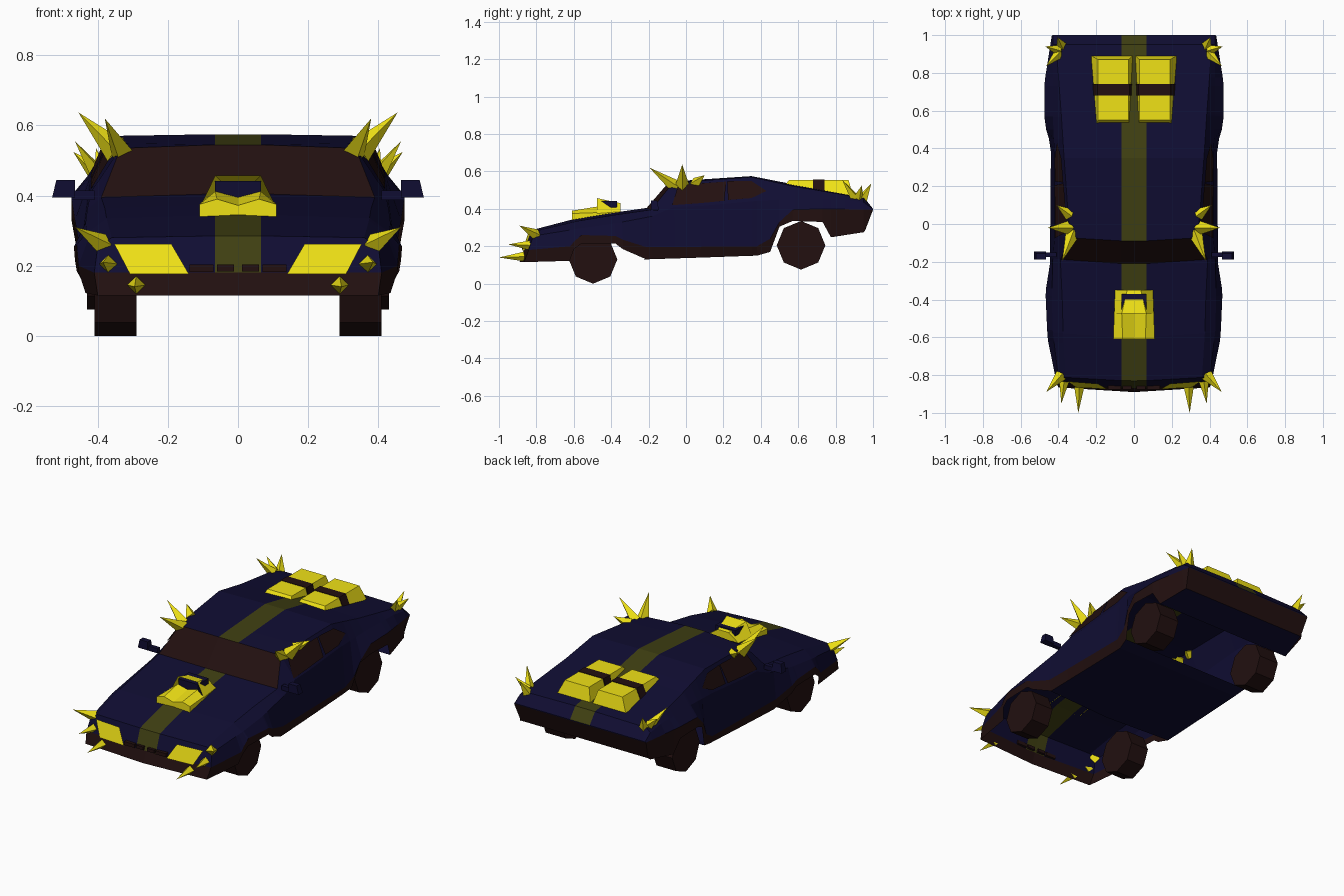
import bpy, bmesh, math
from mathutils import Vector

if "Cube" in bpy.data.objects:
    bpy.data.objects.remove(bpy.data.objects["Cube"])


def mat(name, c):
    m = bpy.data.materials.new(name)
    m.diffuse_color = (*c, 1)
    m.use_nodes = True
    m.node_tree.nodes["Principled BSDF"].inputs["Base Color"].default_value = m.diffuse_color
    return m


BLUE = mat("dark_blue", (0.005, 0.004, 0.032))
BROWN = mat("dark_brown", (0.016, 0.005, 0.005))
YELLOW = mat("yellow", (0.87, 0.76, 0.008))
OLIVE = mat("olive_stripe", (0.05, 0.05, 0.006))
MATS = [BLUE, BROWN, YELLOW, OLIVE]


def make(name, verts, faces, mats, mirror=True):
    """Flat-shaded mesh; mats is one index or one per face; mirrored over x."""
    me = bpy.data.meshes.new(name)
    me.from_pydata([tuple(v) for v in verts], [], faces)
    for m in MATS:
        me.materials.append(m)
    for i, p in enumerate(me.polygons):
        p.material_index = mats if isinstance(mats, int) else mats[i]
    bm = bmesh.new()
    bm.from_mesh(me)
    bmesh.ops.recalc_face_normals(bm, faces=bm.faces)
    bm.to_mesh(me)
    bm.free()
    ob = bpy.data.objects.new(name, me)
    bpy.context.collection.objects.link(ob)
    if mirror:
        ob.modifiers.new("Mirror", 'MIRROR')
    return ob


def grid_faces(rows, cols):
    return [(r * cols + c, r * cols + c + 1, (r + 1) * cols + c + 1, (r + 1) * cols + c)
            for r in range(rows - 1) for c in range(cols - 1)]


def block(name, x, y, z, m, inset=(0, 0, 0, 0), mirror=True):
    """Box whose top is inset by (x0, x1, y0, y1)."""
    a, b, c, d = inset
    v = [(x[0], y[0], z[0]), (x[1], y[0], z[0]), (x[1], y[1], z[0]), (x[0], y[1], z[0]),
         (x[0] + a, y[0] + c, z[1]), (x[1] - b, y[0] + c, z[1]),
         (x[1] - b, y[1] - d, z[1]), (x[0] + a, y[1] - d, z[1])]
    f = [(0, 1, 2, 3), (4, 5, 6, 7), (0, 1, 5, 4), (1, 2, 6, 5), (2, 3, 7, 6), (3, 0, 4, 7)]
    return make(name, v, f, m, mirror)


def interp(table, y):
    for a, b in zip(table, table[1:]):
        if y <= b[0]:
            t = max(0, (y - a[0]) / (b[0] - a[0]))
            return [p + (q - p) * t for p, q in zip(a, b)][1:]
    return table[-1][1:]


# Upper body stations: y, centre z, top edge x/z, belt x/z
UPPER = [(-.83, .285, .36, .28, .40, .255), (-.60, .345, .375, .335, .43, .295),
         (-.42, .375, .38, .365, .435, .32), (-.21, .405, .39, .395, .43, .36),
         (-.09, .545, .335, .535, .42, .41), (.05, .555, .35, .55, .42, .415),
         (.35, .575, .37, .57, .42, .44), (.58, .53, .385, .52, .43, .455),
         (.85, .48, .405, .475, .43, .45), (.95, .463, .405, .458, .43, .435),
         (1.0, .40, .41, .40, .43, .399)]
# Lower trim stations: y, upper x/z, lower x/z (follows the wheel arches)
TRIM = [(-.83, .41, .18, .40, .115), (-.65, .455, .20, .435, .122),
        (-.63, .457, .225, .455, .185), (-.59, .46, .26, .46, .215),
        (-.41, .468, .255, .465, .215), (-.37, .465, .235, .46, .185),
        (-.24, .445, .195, .43, .13), (.38, .44, .20, .42, .15),
        (.45, .45, .24, .435, .17), (.50, .465, .33, .455, .305),
        (.57, .475, .395, .475, .335), (.73, .475, .40, .475, .33),
        (.775, .47, .40, .46, .248), (1.0, .435, .395, .42, .283)]


def sweep(x, y):
    return y + (.15 * x * x if y < .2 else 0)


# Body shell: loft of half sections
ys = sorted({s[0] for s in UPPER} | {s[0] for s in TRIM})
verts = []
for y in ys:
    zc, xe, ze, xb, zb = interp(UPPER, y)
    xt, zt, xl, zl = interp(TRIM, y)
    for x, z in [(0, zc), (.065, zc), (xe, ze), (xb, zb), (xt, zt), (xl, zl)]:
        yy = sweep(x, y)
        if y == ys[0]:
            yy -= (.285 - z) * .35
        if y == ys[-1]:
            yy -= (.40 - z) * .37
        verts.append(Vector((x, yy, z)))
faces = grid_faces(len(ys), 6)
mats = []
for y in ys[:-1]:
    glass = -.215 < y < -.1
    mats += [1 if glass else 3, 1 if glass else 0, 0, 0, 1]
# Nose and tail end panels
n = len(verts)
verts += [Vector(p) for p in [(0, -.867, .18), (.065, -.867, .18), (0, -.89, .115),
                              (0, 1.0, .395), (0, .957, .283)]]
last = (len(ys) - 1) * 6
faces += [(0, 1, n + 1, n), (1, 2, 3, 4, n + 1), (n, n + 1, 4, 5, n + 2),
          (n + 3, last + 4, last + 5, n + 4),
          (last, last + 1, last + 2, last + 3, last + 4, n + 3)]
mats += [3, 0, 1, 1, 0]
make("body_shell", verts, faces, mats)

# Floor and tail underside
make("floor_panel", [(0, -.24, .13), (.43, -.215, .13), (.42, .38, .15), (.435, .45, .17),
                     (0, .45, .17), (0, .38, .15)], [(0, 1, 2, 5), (5, 2, 3, 4)], 0)
make("tail_underside", [(0, .775, .248), (.46, .775, .248), (.42, .957, .283), (0, .957, .283)],
     [(0, 1, 2, 3)], 0)


# Side windows, laid on the cabin sides
def cabin_side(y, t):
    zc, xe, ze, xb, zb = interp(UPPER, y)
    x = xb + (xe - xb) * t
    return (x + .006, sweep(x, y), zb + (ze - zb) * t + .002)


for name, pts in [("front_side_window", [(-.10, .1), (-.06, .88), (.05, .88), (.195, .88), (.205, .1), (.05, .1)]),
                  ("rear_side_window", [(.225, .12), (.22, .88), (.35, .82), (.43, .45), (.35, .12)])]:
    make(name, [cabin_side(*p) for p in pts], [tuple(range(len(pts)))], 1)

# Headlights and grille
make("headlight", [(.14, -.875, .176), (.308, -.864, .176), (.353, -.833, .262), (.19, -.846, .262)],
     [(0, 1, 2, 3)], 2)
block("grille_slot", (.07, .138), (-.876, -.85), (.182, .203), 1)
block("grille_centre", (.012, .06), (-.876, -.85), (.184, .203), 1)

# Hood scoop: hooded top, split front ramp and dark opening
top = [(.105, -.475, .36), (.105, -.475, .375), (.065, -.475, .457), (0, -.475, .457),
       (.10, -.35, .37), (.10, -.35, .385), (.036, -.35, .43), (0, -.35, .43)]
make("scoop_top", top + [(0, -.35, .37)], grid_faces(2, 4) + [(4, 5, 6, 7, 8)], 2)
ramp = [(.11, -.61, .34), (.11, -.61, .375), (.06, -.61, .39), (0, -.61, .372),
        (.105, -.475, .36), (.105, -.475, .38), (.065, -.475, .412), (0, -.475, .395)]
make("scoop_ramp", ramp + [(0, -.61, .345)], grid_faces(2, 4) + [(0, 1, 2, 3, 8)], 2)
block("scoop_opening", (-.065, .065), (-.47, -.37), (.37, .45), 0, (0, 0, 0, 0), False).scale.z = .98

# Rear engine covers with straps
block("engine_cover", (.008, .225), (.49, .89), (.475, .553), 2, (.022, .035, .06, .02))
block("cover_strap", (.006, .228), (.68, .74), (.475, .556), 1, (.018, .035, 0, 0))

# Wing mirrors
block("mirror_stem", (.41, .475), (-.175, -.15), (.388, .415), 0)
block("mirror_head", (.465, .53), (-.187, -.145), (.395, .445), 0, (0, .012, 0, .01))


# Wheels: eight-sided
def wheel(name, x0, x1, y, z, r=.13, n=8):
    v = [(x, y + r * math.sin(2 * math.pi * i / n), z - r * math.cos(2 * math.pi * i / n))
         for x in (x0, x1) for i in range(n)]
    f = [(i, (i + 1) % n, n + (i + 1) % n, n + i) for i in range(n)]
    make(name, v, f + [tuple(range(n)), tuple(range(n, 2 * n))], 1)


wheel("front_wheel", .29, .41, -.497, .13)
wheel("rear_wheel", .30, .43, .615, .205)


# Spikes: four-sided pyramids grouped at the corners and roof
def spike(name, base, tip, r):
    b, t = Vector(base), Vector(tip)
    d = (t - b).normalized()
    u = d.cross(Vector((0, 0, 1))).normalized()
    w = d.cross(u)
    v = [b + u * r, b + w * r, b - u * r, b - w * r, t]
    make(name, v, [(0, 1, 2, 3), (0, 1, 4), (1, 2, 4), (2, 3, 4), (3, 0, 4)], 2)


for name, base, tip, r in [
        ("roof_spike", (.325, -.05, .515), (.38, -.195, .62), .038),
        ("roof_spike", (.345, -.02, .525), (.455, -.02, .637), .038),
        ("roof_spike", (.34, .05, .535), (.41, .10, .58), .034),
        ("tail_spike", (.385, .945, .455), (.405, .99, .535), .028),
        ("tail_spike", (.40, .92, .46), (.47, .94, .525), .028),
        ("tail_spike", (.40, .90, .46), (.465, .835, .555), .028),
        ("nose_spike", (.385, -.80, .26), (.465, -.89, .31), .032),
        ("nose_spike", (.37, -.835, .205), (.385, -.95, .21), .026),
        ("nose_spike", (.29, -.865, .145), (.295, -1.0, .14), .026)]:
    spike(name, base, tip, r)
